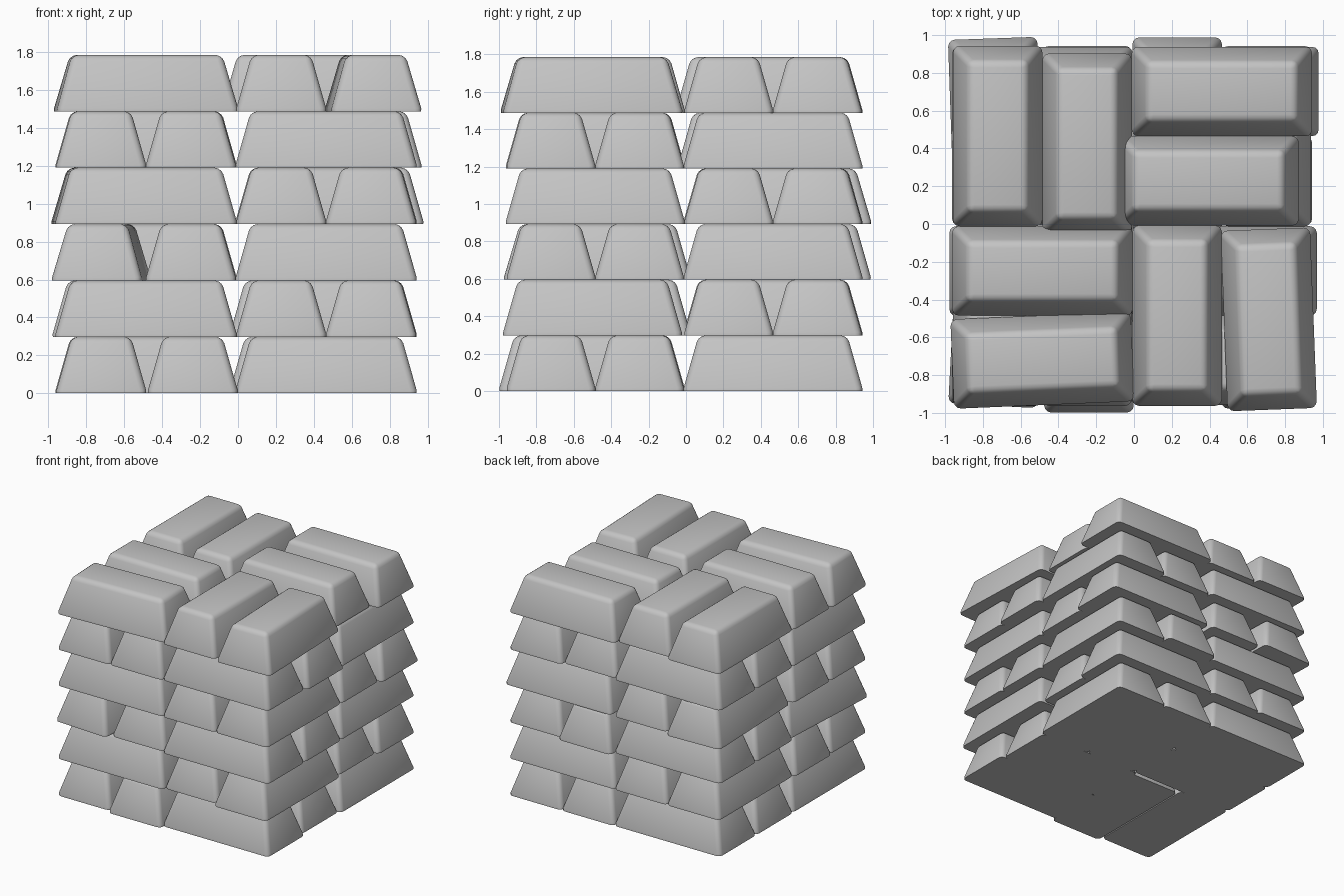
import bpy
import bmesh
import math

cube = bpy.data.objects.get("Cube")
if cube:
    bpy.data.objects.remove(cube, do_unlink=True)

LENGTH, WIDTH, HEIGHT = 0.955, 0.473, 0.2975
LIP, TAPER, ROUND = 0.018, 0.08, 0.035
LAYERS = 6

# Single metal colour
metal = bpy.data.materials.new("grey_metal")
metal.use_nodes = True
grey = (0.55, 0.55, 0.55, 1)
metal.diffuse_color = grey
metal.node_tree.nodes["Principled BSDF"].inputs["Base Color"].default_value = grey


def make_bar_mesh():
    """Tapered bar lying along x, with a thin upright lip and rounded edges."""
    bm = bmesh.new()

    def ring(inset, z):
        hx, hy = LENGTH / 2 - inset, WIDTH / 2 - inset
        return [bm.verts.new((sx * hx, sy * hy, z))
                for sx, sy in ((-1, -1), (1, -1), (1, 1), (-1, 1))]

    rings = [ring(0, 0), ring(0, LIP), ring(TAPER, HEIGHT)]
    bm.faces.new(reversed(rings[0]))
    bm.faces.new(rings[-1])
    for low, high in zip(rings, rings[1:]):
        for i in range(4):
            j = (i + 1) % 4
            bm.faces.new((low[i], low[j], high[j], high[i]))
    # Round the top rim and the four corners
    edges = [e for e in bm.edges
             if all(v in rings[-1] for v in e.verts)
             or abs(e.verts[0].co.z - e.verts[1].co.z) > LIP / 2]
    bmesh.ops.bevel(bm, geom=edges, offset=ROUND, offset_type='OFFSET',
                    segments=3, profile=0.5, affect='EDGES', clamp_overlap=False)
    bmesh.ops.recalc_face_normals(bm, faces=bm.faces)
    mesh = bpy.data.meshes.new("bar")
    bm.to_mesh(mesh)
    bm.free()
    mesh.materials.append(metal)
    mesh.shade_smooth()
    mesh.set_sharp_from_angle(angle=math.radians(35))
    return mesh


# Quadrants of each layer, as signs of x and y
QUADRANTS = {
    "front_right": (-1, -1), "front_left": (1, -1),
    "back_right": (-1, 1), "back_left": (1, 1),
}

# Bars laid a little out of line: shift x, shift y, turn in degrees
NUDGES = {
    (1, "front_right", "inner"): (0.01, -0.035, 0),
    (1, "front_left", "inner"): (-0.03, 0, 0),
    (2, "front_right", "inner"): (-0.015, 0, 0),
    (2, "front_left", "inner"): (0, 0.03, 0),
    (2, "front_left", "outer"): (0, -0.015, 0),
    (2, "back_left", "inner"): (-0.03, 0, 0),
    (3, "front_right", "outer"): (0, 0, -3),
    (3, "front_right", "inner"): (0, 0.03, 0),
    (3, "back_left", "inner"): (0, 0.045, 0),
    (4, "back_right", "outer"): (-0.01, 0.04, 2),
    (4, "back_left", "outer"): (0.035, 0, 0),
    (5, "front_left", "inner"): (0.025, 0, 0),
    (5, "back_left", "inner"): (0, -0.03, 0),
    (6, "back_right", "inner"): (0, -0.04, 0),
    (6, "back_left", "inner"): (-0.07, 0, 0),
    (6, "front_right", "outer"): (0, 0, 2.4),
    (6, "front_left", "outer"): (0.012, -0.02, 2.2),
}

# Stack: pairs of bars, turned a quarter between quadrants and layers
bar_mesh = make_bar_mesh()
for layer in range(1, LAYERS + 1):
    for quadrant, (sx, sy) in QUADRANTS.items():
        along_y = (sx * sy > 0) == (layer % 2 == 1)
        for slot, side in (("inner", -1), ("outer", 1)):
            x, y = sx * 0.475 - 0.01, sy * 0.475 - 0.01
            if along_y:
                x += sx * side * WIDTH / 2
            else:
                y += sy * side * WIDTH / 2
            dx, dy, turn = NUDGES.get((layer, quadrant, slot), (0, 0, 0))
            bar = bpy.data.objects.new(f"bar_layer{layer}_{quadrant}_{slot}", bar_mesh)
            bar.location = (x + dx, y + dy, (layer - 1) * HEIGHT)
            bar.rotation_euler.z = math.radians(turn + (90 if along_y else 0))
            bpy.context.scene.collection.objects.link(bar)
